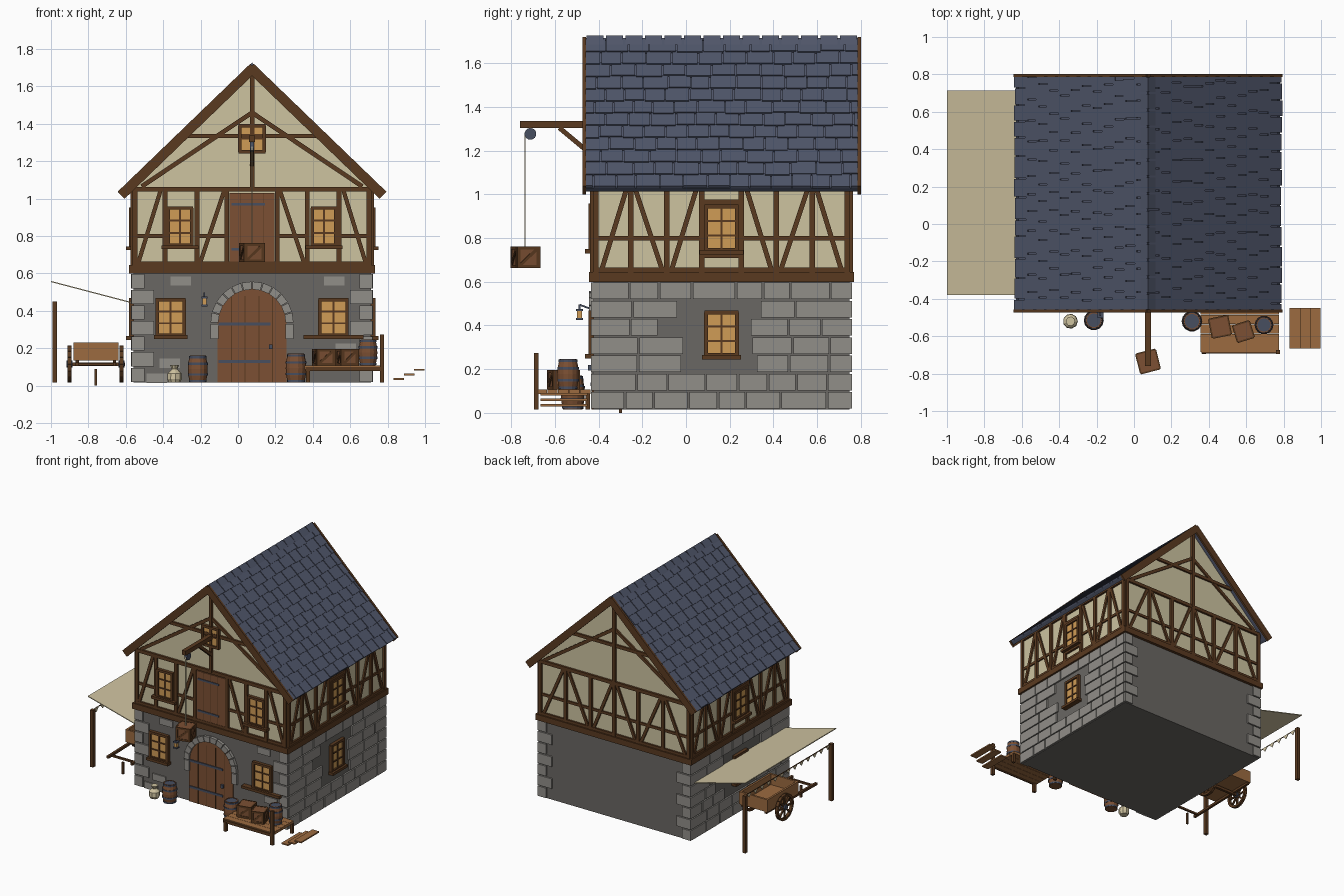
import bpy, bmesh, math, random
from mathutils import Matrix, Vector

if "Cube" in bpy.data.objects:
    bpy.data.objects.remove(bpy.data.objects["Cube"])
random.seed(4)

def lin(h):
    c = [int(h[i:i + 2], 16) / 255 for i in (0, 2, 4)]
    return [(v / 12.92 if v < .04 else ((v + .055) / 1.055) ** 2.4) for v in c] + [1]

MATS = {}
for n, h in dict(timber="5A3A20", plaster="CDC3A0", stone="918E89", mortar="6A6763", door_wood="7C5033",
                 plank="9C6B40", glow="D09C56", slate="51576B", iron="474E60", cloth="CFC3A0").items():
    MATS[n] = bpy.data.materials.new(n)
    MATS[n].diffuse_color = lin(h)
PARTS, I = {}, Matrix()

def part(name, mat):
    return PARTS.setdefault(name, (bmesh.new(), mat))[0]

def box(bm, M, lo, hi):
    c = [(a + b) / 2 for a, b in zip(lo, hi)]
    s = [b - a for a, b in zip(lo, hi)]
    bmesh.ops.create_cube(bm, size=1, matrix=M @ Matrix.Translation(c) @ Matrix.Diagonal((*s, 1)))

def bar(bm, M, p, q, w, d0, d1):
    """Flat bar from p to q in a wall plane, between depths d0 and d1."""
    a, b = Vector(p), Vector(q)
    R = Matrix.Translation((a.x, a.y, 0)) @ Matrix.Rotation(math.atan2(b.y - a.y, b.x - a.x), 4, 'Z')
    box(bm, M @ R, (0, -w / 2, d0), ((b - a).length, w / 2, d1))

def rod(bm, p, q, w):
    a, b = Vector(p), Vector(q)
    M = Matrix.Translation(a) @ (b - a).to_track_quat('Z', 'Y').to_matrix().to_4x4()
    box(bm, M, (-w / 2, -w / 2, 0), (w / 2, w / 2, (b - a).length))

def prism(bm, M, pts, d0, d1):
    f = bm.faces.new([bm.verts.new(M @ Vector((x, y, d0))) for x, y in pts])
    r = bmesh.ops.extrude_face_region(bm, geom=[f])
    off = M.to_3x3() @ Vector((0, 0, d1 - d0))
    bmesh.ops.translate(bm, verts=[v for v in r['geom'] if isinstance(v, bmesh.types.BMVert)], vec=off)
    bm.faces.new(list(reversed(f.verts))) if not f.is_valid else None

def lathe(bm, M, prof, n=14):
    rings = [[bm.verts.new(M @ Vector((r * math.cos(k * math.tau / n), r * math.sin(k * math.tau / n), z)))
              for k in range(n)] for r, z in prof]
    for a, b in zip(rings, rings[1:]):
        for k in range(n):
            bm.faces.new((a[k], a[(k + 1) % n], b[(k + 1) % n], b[k]))
    bm.faces.new(rings[0])
    bm.faces.new(rings[-1])

def wall(ox, oy, ang):
    """Wall frame: u along the wall, v up, d outward."""
    return Matrix.Translation((ox, oy, 0)) @ Matrix.Rotation(ang, 4, 'Z') @ Matrix.Rotation(math.pi / 2, 4, 'X')

CX, CY, HX, HY, Z0 = .075, .1625, .635, .585, .016
FRONT, BACK = wall(CX, CY - HY, 0), wall(CX, CY + HY, math.pi)
RIGHT, LEFT = wall(CX + HX, CY, math.pi / 2), wall(CX - HX, CY, -math.pi / 2)

# Core walls
box(part("stone_core", "mortar"), I, (CX - HX, CY - HY, Z0), (CX + HX, CY + HY, .61))
prism(part("plaster_walls", "plaster"), FRONT, [(-HX, .61), (HX, .61), (HX, 1.06), (0, 1.68), (-HX, 1.06)], 0, -2 * HY)

# Stone courses on the sides, quoins on the front and back corners
H = (.60 - Z0) / 7
for M in (RIGHT, LEFT):
    for r in range(7):
        u, z = -HY, Z0 + r * H
        while u < HY - .01:
            e = u + random.uniform(.12, .22)
            e = HY if e > HY - .08 else e
            if not (e > -.11 and u < .11 and .2 < z + H / 2 < .49):
                box(part("side_stones", "stone"), M, (u + .004, z + .004, -.01), (e - .004, z + H - .004, .012))
            u = e
for M in (FRONT, BACK):
    for r in range(7):
        for s in (-1, 1):
            a, b = sorted((s * (HX + .01), s * (HX - (.11 if r % 2 else .06))))
            z = Z0 + r * H
            box(part("quoins", "stone"), M, (a, z + .004, -.03), (b, z + H - .004, .012))
for u, z in ((-.44, .12), (-.51, .04), (-.38, .56), (.44, .56), (.50, .2)):
    box(part("front_stones", "stone"), FRONT, (u - .055, z - .025, -.01), (u + .055, z + .025, .008))

# Windows
def window(M, u, z, w, h, rows=3, sill=.1):
    box(part("window_panes", "glow"), M, (u - w / 2, z, 0), (u + w / 2, z + h, .012))
    fr = part("window_frames", "timber")
    for s in (-1, 0, 1):
        bar(fr, M, (u + s * w / 2, z), (u + s * w / 2, z + h), .018 if s else .01, 0, .024 if s else .018)
    for r in range(rows + 1):
        edge = r in (0, rows)
        v = z + h * r / rows
        bar(fr, M, (u - w / 2 - .008, v), (u + w / 2 + .008, v), .018 if edge else .009, 0, .024 if edge else .018)
    if sill:
        bar(fr, M, (u - sill, z - .01), (u + sill, z - .01), .02, 0, .04)

window(FRONT, -.435, .27, .145, .19, 3, .09)
window(FRONT, .435, .27, .145, .19, 3, .16)
for s in (-1, 1):
    window(FRONT, s * .385, .75, .125, .2)
window(FRONT, 0, 1.25, .13, .14, 2, 0)
for M in (RIGHT, LEFT):
    window(M, 0, .265, .14, .195, 3, .09)
    window(M, 0, .745, .14, .2)

# Timber framing, mirrored about each wall's middle
fr = part("timber_frame", "timber")
def frame(M, hw, posts, braces, rail):
    bar(fr, M, (-hw - .02, .622), (hw + .02, .622), .044, -.03, .022)
    bar(fr, M, (-hw, .655), (hw, .655), .02, -.02, .014)
    bar(fr, M, (-hw, 1.05), (hw, 1.05), .026, -.02, .016)
    for s in (-1, 1):
        for u in posts:
            bar(fr, M, (s * u, .64), (s * u, 1.05), .026, -.01, .016)
        for a, b in braces:
            bar(fr, M, (s * a, .65), (s * b, 1.04), .022, -.01, .012)
        for a, b in rail:
            bar(fr, M, (s * a, .80), (s * b, .80), .02, -.01, .01)

frame(FRONT, HX, (.625, .465, .295, .135), ((.61, .49), (.28, .15)), ((.62, .47), (.29, .14)))
frame(BACK, HX, (.625, .41, .2, 0), ((.6, .43), (.22, .39), (.18, .02)), ((.62, 0),))
for M in (RIGHT, LEFT):
    frame(M, HY, (.575, .415, .25, .09), ((.55, .43), (.27, .4), (.23, .11)), ((.57, .1),))
    for v in (.72, .965):
        bar(fr, M, (-.09, v), (.09, v), .022, 0, .016)
for M in (FRONT, BACK):
    bar(fr, M, (0, 1.05), (0, 1.68), .024, -.01, .018)
    bar(fr, M, (-.375, 1.335), (.375, 1.335), .024, -.01, .014)
    for s in (-1, 1):
        bar(fr, M, (s * .59, 1.065), (0, 1.46), .024, -.01, .012)

# Roof slopes with shingles, bargeboards and ridge caps
ang = math.atan2(.675, .70)
L, Y0, Y1, ROWS = .70 / math.cos(ang), -.46, .79, 12
for s in (-1, 1):
    e, n = Vector((s * math.cos(ang), 0, -math.sin(ang))), Vector((s * math.sin(ang), 0, math.cos(ang)))
    M = Matrix((e, (0, 1, 0), n)).transposed().to_4x4()
    M.translation = (CX, 0, 1.705)
    box(part("roof_deck", "slate"), M, (0, Y0, -.018), (L - .005, Y1, .002))
    for r in range(ROWS):
        p, y = L / ROWS, Y0 - (r % 2) * .05
        while y < Y1 - .02:
            w = random.uniform(.085, .125)
            T = M @ Matrix.Translation((r * p, 0, .004)) @ Matrix.Rotation(-.07, 4, 'Y')
            box(part("shingles", "slate"), T, (-.005, max(y, Y0) + .003, -.006),
                (p + random.uniform(0, .01), min(y + w, Y1) - .003, .006))
            y += w
    for y in (Y0 - .006, Y1 + .004):
        box(part("bargeboards", "timber"), M, (-.004, y - .008, -.035), (L + .008, y + .008, .018))
    box(part("eave_edge", "iron"), M, (L - .012, Y0, -.02), (L + .004, Y1, .004))
for k in range(14):
    y = Y0 + k * (Y1 - Y0) / 14
    prism(part("ridge_caps", "slate"), wall(CX, y, 0), [(-.04, 1.685), (0, 1.728), (.04, 1.685), (0, 1.70)], -.004, -.083)

# Arched gate with voussoirs and straps
arc = [(math.cos(math.pi * k / 16), math.sin(math.pi * k / 16)) for k in range(17)]
prism(part("gate", "door_wood"), FRONT, [(-.185, Z0), (.185, Z0)] + [(.185 * c, .335 + .185 * t) for c, t in arc], 0, .008)
for k in range(12):
    t0, t1 = math.pi * (k + .04) / 12, math.pi * (k + .96) / 12
    prism(part("gate_arch", "stone"), FRONT, [(r * math.cos(t), .335 + r * math.sin(t))
          for r, t in ((.18, t0), (.222, t0), (.222, t1), (.18, t1))], 0, .022)
for s in (-1, 1):
    bar(part("gate_arch", "stone"), FRONT, (s * .201, .25), (s * .201, .33), .042, 0, .02)
for u in (-.11, -.037, .037, .11):
    bar(part("gate_seams", "timber"), FRONT, (u, Z0), (u, .48), .004, 0, .01)
for v in (.13, .33):
    bar(part("gate_straps", "iron"), FRONT, (-.18, v), (.1, v), .016, 0, .014)
box(part("gate_straps", "iron"), FRONT, (.09, .195, 0), (.11, .22, .025))

# Loading door
box(part("loading_door", "door_wood"), FRONT, (-.12, .665, 0), (.12, 1.03, .012))
for u in (-.06, 0, .06):
    bar(part("gate_seams", "timber"), FRONT, (u, .67), (u, 1.03), .004, 0, .014)
for v in (.73, .97):
    bar(part("gate_straps", "iron"), FRONT, (-.11, v), (.07, v), .014, 0, .017)

# Crates and barrels
def crate(x, y, z, w, h, rot):
    M = Matrix.Translation((x, y, z)) @ Matrix.Rotation(rot, 4, 'Z')
    a, t = w / 2, .007
    box(part("crate_boards", "door_wood"), M, (-a, -a, .002), (a, a, h - .002))
    for k in range(4):
        F = M @ Matrix.Rotation(k * math.pi / 2, 4, 'Z') @ Matrix.Translation((0, -a, 0)) @ Matrix.Rotation(math.pi / 2, 4, 'X')
        b = part("crate_frames", "timber")
        for p, q in (((-a, t), (a, t)), ((-a, h - t), (a, h - t)), ((-a + t, 0), (-a + t, h)),
                     ((a - t, 0), (a - t, h)), ((-a + t, t), (a - t, h - t))):
            bar(b, F, p, q, 2 * t, -.004, .005)

def barrel(x, y, z, r, h):
    M = Matrix.Translation((x, y, z))
    lathe(part("barrels", "door_wood"), M, [(r * .8, 0), (r * .95, h * .25), (r, h * .5), (r * .95, h * .75),
          (r * .8, h), (r * .7, h), (r * .7, h - .008)])
    for f, k in ((.06, .87), (.3, .99), (.7, .99), (.94, .87)):
        lathe(part("barrel_hoops", "iron"), M, [(r * k + .001, h * f - .006), (r * k + .001, h * f + .006)])

crate(CX, -.735, .662, .105, .1, .25)
crate(.46, -.55, .107, .1, .09, .2)
crate(.585, -.575, .107, .09, .09, .3)
barrel(.695, -.54, .107, .05, .14)
barrel(.31, -.52, Z0, .055, .155)
barrel(-.215, -.515, Z0, .053, .145)

# Sack with tied neck
lathe(part("sack", "cloth"), Matrix.Translation((-.34, -.52, Z0)), [(.03, 0), (.04, .02), (.038, .05), (.015, .072), (.025, .095)], 9)

# Hoist beam, brace, pulley and rope
h = part("hoist_beam", "timber")
box(h, I, (CX - .016, -.76, 1.303), (CX + .016, -.41, 1.337))
rod(h, (CX, -.58, 1.305), (CX, -.43, 1.18), .022)
lathe(part("pulley", "iron"), Matrix.Translation((CX - .01, -.712, 1.277)) @ Matrix.Rotation(math.pi / 2, 4, 'Y'), [(.027, 0), (.027, .02)])
rod(part("hoist_rope", "cloth"), (CX, -.737, .76), (CX, -.737, 1.28), .006)

# Lantern on a bracket
rod(part("lantern_iron", "iron"), (-.18, -.42, .47), (-.18, -.487, .495), .008)
box(part("lantern_glass", "glow"), I, (-.191, -.498, .432), (-.169, -.476, .468))
for z in (.424, .466):
    box(part("lantern_iron", "iron"), I, (-.196, -.503, z), (-.164, -.471, z + .01))
rod(part("lantern_iron", "iron"), (-.18, -.487, .47), (-.18, -.487, .497), .008)

# Loading dock with loose planks beside it
for k in range(5):
    y = -.685 + k * .05
    box(part("dock_deck", "plank"), I, (.355, y, .087), (.775, y + .048, .107))
d = part("dock_frame", "timber")
for x in (.375, .77):
    for y in (-.685, -.45):
        box(d, I, (x - .011, y - .011, Z0), (x + .011, y + .011, .275 if x > .7 and y < -.6 else .09))
box(d, I, (.36, -.692, .078), (.78, -.682, .1))
for k in range(3):
    box(part("step_planks", "plank"), I, (.832 + k * .055, -.665, .03 + k * .025), (.888 + k * .055, -.45, .04 + k * .025))

# Awning, posts and bunting
bar(part("awning", "cloth"), wall(0, 0, 0), (-1, .557), (-.565, .443), .006, -.715, .38)
for y in (-.35, .69):
    box(part("awning_posts", "timber"), I, (-.993, y - .013, Z0), (-.967, y + .013, .45))
for k in range(13):
    y = -.34 + k * .079
    prism(part("bunting", "cloth"), wall(-.98, y, math.pi / 2), [(0, .45), (.06, .45), (.03, .415)], 0, .004)
rod(part("bunting_cord", "timber"), (-.98, -.35, .448), (-.98, .69, .448), .005)

# Handcart
c = part("cart_body", "plank")
for lo, hi in (((-.875, -.09, .135), (-.645, .27, .15)), ((-.88, -.09, .135), (-.865, .27, .23)),
               ((-.655, -.09, .135), (-.64, .27, .23)), ((-.88, -.1, .135), (-.64, -.085, .23)), ((-.88, .26, .135), (-.64, .275, .23))):
    box(c, I, lo, hi)
g = part("cart_running_gear", "timber")
rod(g, (-.915, .1, .115), (-.605, .1, .115), .02)
for x in (-.86, -.66):
    rod(g, (x, .27, .128), (x, -.34, .115), .018)
rod(g, (-.76, -.3, 0), (-.76, -.3, .09), .014)
rod(g, (-.87, -.3, .115), (-.65, -.3, .115), .014)
for x in (-.9, -.622):
    W = Matrix.Translation((x, .1, .115)) @ wall(0, 0, math.pi / 2)
    pt = [(.09 * math.cos(k * math.pi / 8), .09 * math.sin(k * math.pi / 8)) for k in range(17)]
    for k in range(16):
        bar(g, W, pt[k], pt[k + 1], .018, -.011, .011)
        if k % 2 == 0:
            bar(g, W, (0, 0), pt[k], .011, -.006, .006)
    lathe(part("wheel_hubs", "iron"), W, [(.02, -.016), (.02, .016)], 10)

# Turn each part into an object
for name, (bm, mat) in PARTS.items():
    bmesh.ops.recalc_face_normals(bm, faces=bm.faces)
    me = bpy.data.meshes.new(name)
    bm.to_mesh(me)
    bm.free()
    me.materials.append(MATS[mat])
    bpy.context.collection.objects.link(bpy.data.objects.new(name, me))

for m in bpy.data.materials:
    if m.users and not m.is_grease_pencil:
        m.use_nodes = True
        m.node_tree.nodes["Principled BSDF"].inputs["Base Color"].default_value = m.diffuse_color
